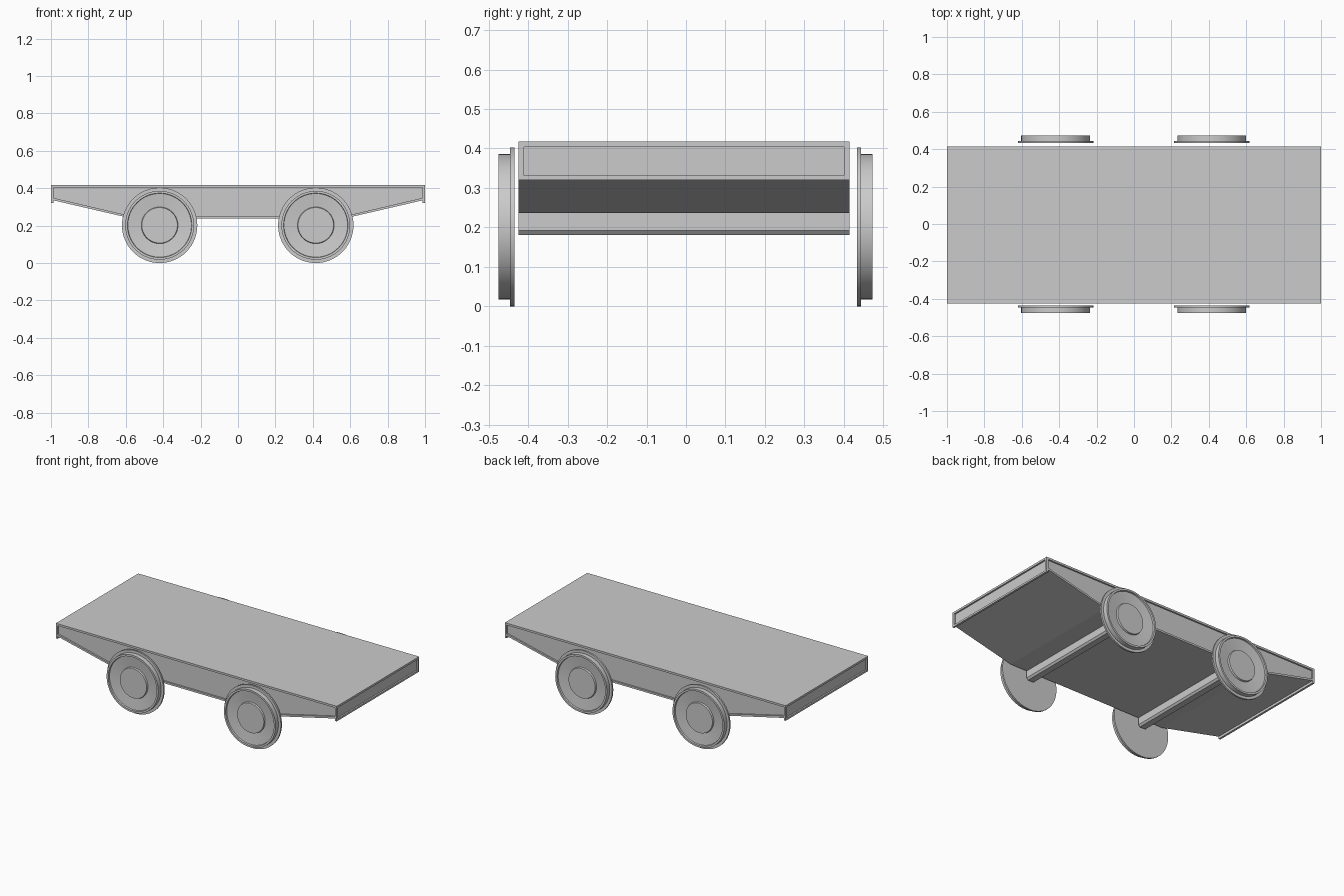
import bpy, bmesh, math

if "Cube" in bpy.data.objects:
    bpy.data.objects.remove(bpy.data.objects["Cube"])

grey = bpy.data.materials.new("plain_grey")
grey.diffuse_color = (0.6, 0.6, 0.6, 1)
grey.use_nodes = True
grey.node_tree.nodes["Principled BSDF"].inputs["Base Color"].default_value = grey.diffuse_color


def finish(name, bm):
    bmesh.ops.recalc_face_normals(bm, faces=bm.faces)
    mesh = bpy.data.meshes.new(name)
    bm.to_mesh(mesh)
    bm.free()
    mesh.materials.append(grey)
    ob = bpy.data.objects.new(name, mesh)
    bpy.context.collection.objects.link(ob)
    return ob


def prism(name, outline, y0, y1):
    """Extrude an x/z outline from y0 to y1."""
    bm = bmesh.new()
    face = bm.faces.new([bm.verts.new((x, y0, z)) for x, z in outline])
    ext = bmesh.ops.extrude_face_region(bm, geom=[face])
    verts = [v for v in ext["geom"] if isinstance(v, bmesh.types.BMVert)]
    bmesh.ops.translate(bm, verts=verts, vec=(0, y1 - y0, 0))
    return finish(name, bm)


def mirrored(half):
    return half + [(-x, z) for x, z in reversed(half)]


def rect(x0, x1, z0, z1):
    return [(x0, z0), (x1, z0), (x1, z1), (x0, z1)]


Y0, Y1, TOP = -0.424, 0.414, 0.417
DEPTH = 0.01

# Flatbed body: tapered belly with a small lip under each end
body = prism("flatbed", mirrored([(1, TOP), (1, 0.32), (0.987, 0.32),
                                  (0.987, 0.335), (0.565, 0.237)]), Y0, Y1)

# Recessed panels in both sides and both ends
panel = mirrored([(0.987, 0.404), (0.987, 0.348), (0.565, 0.249)])
cutters = [prism("side_cutter", panel, Y0 - 0.1, Y0 + DEPTH),
           prism("side_cutter", panel, Y1 - DEPTH, Y1 + 0.1)]
for s in (-1, 1):
    cutters.append(prism("end_cutter", rect(s * (1 - DEPTH), s * 1.1, 0.332, 0.404),
                         Y0 + 0.013, Y1 - 0.013))
bpy.context.view_layer.objects.active = body
for c in cutters:
    mod = body.modifiers.new("recess", 'BOOLEAN')
    mod.operation = 'DIFFERENCE'
    mod.solver = 'EXACT'
    mod.object = c
    bpy.ops.object.modifier_apply(modifier=mod.name)
    bpy.data.objects.remove(c)

# Wheel: (radius, distance out from the back face)
WHEEL = [(0, 0), (0.2015, 0), (0.2015, 0.011), (0.184, 0.011), (0.184, 0.04),
         (0.172, 0.04), (0.170, 0.03), (0.098, 0.022), (0.095, 0.032), (0, 0.032)]


def wheel(name, x, y, side):
    bm = bmesh.new()
    verts = [bm.verts.new((r, d * side, 0)) for r, d in WHEEL]
    edges = [bm.edges.new(p) for p in zip(verts, verts[1:])]
    bmesh.ops.spin(bm, geom=verts + edges, cent=(0, 0, 0), axis=(0, 1, 0),
                   angle=math.tau, steps=64)
    bmesh.ops.remove_doubles(bm, verts=bm.verts, dist=1e-4)
    ob = finish(name, bm)
    ob.location = (x, y, 0.2015)
    bpy.ops.object.select_all(action='DESELECT')
    ob.select_set(True)
    bpy.context.view_layer.objects.active = ob
    bpy.ops.object.shade_smooth_by_angle(angle=math.radians(30))


# Wheels and the chamfered axle beams under the belly
for label, x in (("left", -0.419), ("right", 0.416)):
    wheel(label + "_front_wheel", x, -0.435, -1)
    wheel(label + "_back_wheel", x, 0.433, 1)
    beam = [(0.03, 0.25), (0.03, 0.192), (0.02, 0.18)]
    prism(label + "_axle", [(x + dx, z) for dx, z in mirrored(beam)], Y0, Y1)
